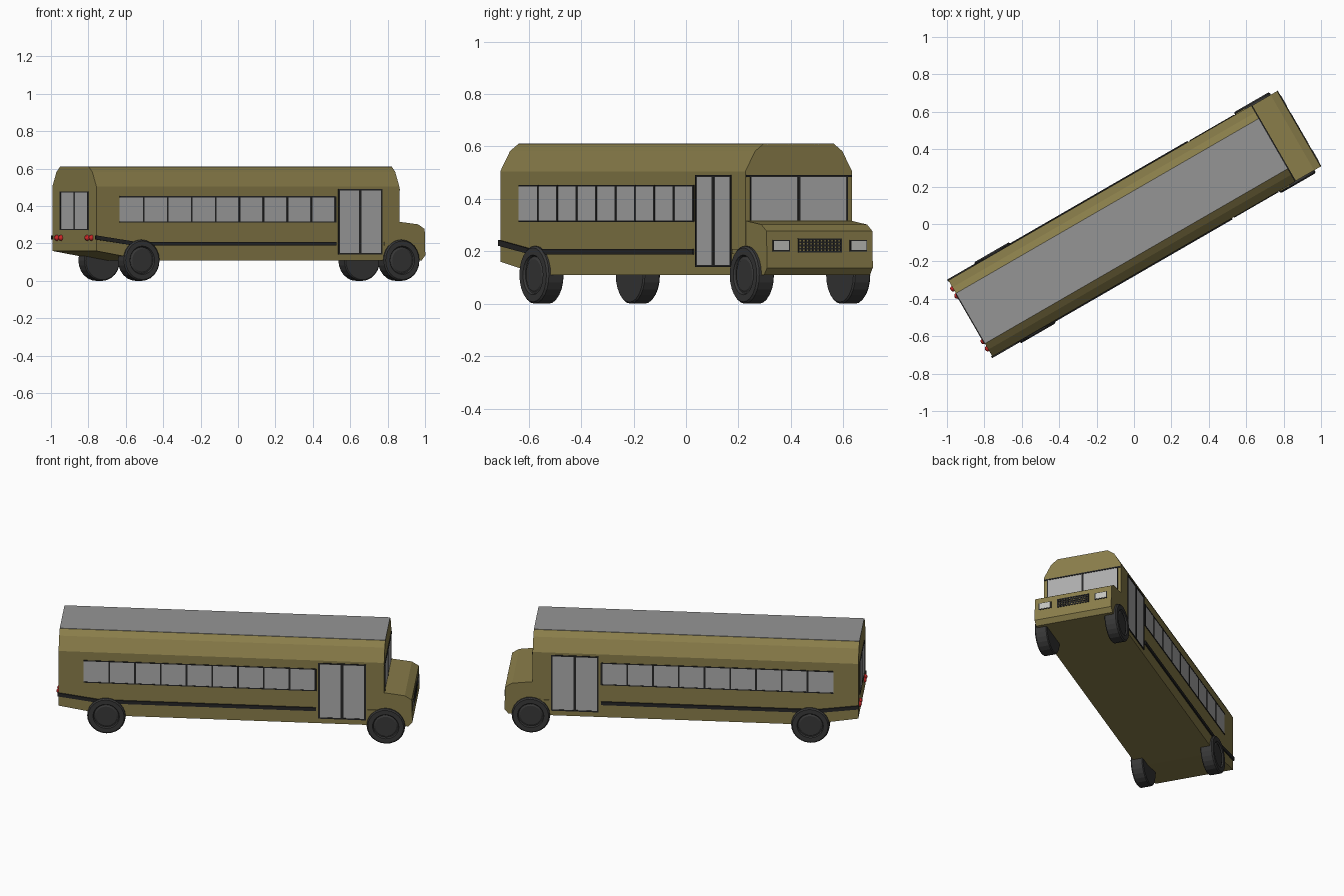
import bpy, bmesh
from math import radians, sin, cos, pi
from mathutils import Matrix

if "Cube" in bpy.data.objects:
    bpy.data.objects.remove(bpy.data.objects["Cube"])

# The bus is built along +x, then every part is turned 30 degrees
TURN = Matrix.Rotation(radians(30), 4, 'Z')


def material(name, r, g, b):
    m = bpy.data.materials.new(name)
    m.diffuse_color = (r, g, b, 1)
    m.use_nodes = True
    m.node_tree.nodes["Principled BSDF"].inputs["Base Color"].default_value = m.diffuse_color
    return m


OLIVE = material("olive_paint", 0.25, 0.205, 0.068)
DARK = material("dark_trim", 0.02, 0.02, 0.02)
RUBBER = material("rubber", 0.04, 0.04, 0.04)
GREY = material("roof_grey", 0.3, 0.3, 0.3)
GLASS = material("glass", 0.42, 0.42, 0.42)
LAMP = material("lamp", 0.55, 0.55, 0.52)
RED = material("tail_red", 0.6, 0.02, 0.02)


def finish(name, bm, mat):
    bmesh.ops.recalc_face_normals(bm, faces=bm.faces)
    bm.transform(TURN)
    me = bpy.data.meshes.new(name)
    bm.to_mesh(me)
    bm.free()
    me.materials.append(mat)
    ob = bpy.data.objects.new(name, me)
    bpy.context.collection.objects.link(ob)
    return ob


def loft(name, rings, mat):
    """Skin a row of equal-length closed rings and cap both ends."""
    bm = bmesh.new()
    vs = [[bm.verts.new(p) for p in ring] for ring in rings]
    n = len(vs[0])
    for a, b in zip(vs, vs[1:]):
        for i in range(n):
            j = (i + 1) % n
            bm.faces.new((a[i], a[j], b[j], b[i]))
    bm.faces.new(vs[0])
    bm.faces.new(vs[-1])
    return finish(name, bm, mat)


def boxes(name, specs, mat):
    """One object from boxes given as (x0, x1, y0, y1, z0, z1)."""
    bm = bmesh.new()
    for x0, x1, y0, y1, z0, z1 in specs:
        m = (Matrix.Translation(((x0 + x1) / 2, (y0 + y1) / 2, (z0 + z1) / 2))
             @ Matrix.Diagonal((abs(x1 - x0), abs(y1 - y0), abs(z1 - z0), 1)))
        bmesh.ops.create_cube(bm, size=1, matrix=m)
    return finish(name, bm, mat)


def extrude_side(name, outline, y0, y1, mat):
    return loft(name, [[(x, y, z) for x, z in outline] for y in (y0, y1)], mat)


# Main body with chamfered roof edges and a raised tail
half = [(0.235, 0.505), (0.192, 0.582), (0.155, 0.61)]
section = half + [(-y, z) for y, z in reversed(half)]
loft("body", [[(x, 0.235, low)] + [(x, y, z) for y, z in section] + [(x, -0.235, low)]
              for x, low in ((-1.01, 0.16), (-0.71, 0.11), (0.86, 0.11))], OLIVE)
boxes("roof_panel", [(-1.01, 0.86, -0.155, 0.155, 0.606, 0.612)], GREY)

# Hood
extrude_side("hood", [(0.85, 0.11), (0.85, 0.316), (0.86, 0.316), (0.978, 0.302),
                      (1.018, 0.277), (1.022, 0.137), (1.0, 0.11)], -0.233, 0.233, OLIVE)

# Windshield, facing forward
boxes("windshield_glass", [(0.855, 0.8615, -0.21, 0.21, 0.318, 0.488)], GLASS)
boxes("windshield_frame", [(0.855, 0.865, -0.232, 0.232, 0.484, 0.491),
                           (0.855, 0.864, -0.006, 0.006, 0.318, 0.488)]
      + [(0.855, 0.864, s * 0.21, s * 0.215, 0.318, 0.488) for s in (-1, 1)], DARK)

# Grille lattice and headlights
boxes("grille", [(1.01, 1.023, -0.096, 0.096, z - 0.003, z + 0.003)
                 for z in (0.198, 0.21, 0.222, 0.234, 0.246)]
      + [(1.01, 1.0235, y - 0.003, y + 0.003, 0.195, 0.249)
         for y in [-0.093 + 0.0155 * i for i in range(13)]], DARK)
boxes("headlight_rims", [(1.01, 1.0225, s * 0.132, s * 0.208, 0.2, 0.243) for s in (-1, 1)], DARK)
boxes("headlights", [(1.01, 1.0245, s * 0.137, s * 0.203, 0.204, 0.239) for s in (-1, 1)], LAMP)

# Rear window
boxes("rear_window_glass", [(-1.012, -1.0, -0.146, 0.146, 0.275, 0.475)], GLASS)
boxes("rear_window_frame", [(-1.014, -1.0, y - 0.005, y + 0.005, 0.273, 0.477)
                            for y in (-0.146, 0, 0.146)]
      + [(-1.014, -1.0, -0.15, 0.15, z - 0.003, z + 0.003) for z in (0.275, 0.475)], DARK)

# Tail lights
bm = bmesh.new()
for y in (-0.185, -0.14, 0.14, 0.185):
    bmesh.ops.create_uvsphere(bm, u_segments=12, v_segments=8, radius=0.016,
                              matrix=Matrix.Translation((-1.01, y, 0.23)))
finish("tail_lights", bm, RED)

# Wheels: (distance from centre line, radius) rings, hub recessed
WHEEL = [(0.175, 0.104), (0.18, 0.11), (0.243, 0.11), (0.25, 0.103),
         (0.25, 0.076), (0.242, 0.071), (0.242, 0.067), (0.246, 0.06)]
SEG = 24

for s, side in ((-1, "right"), (1, "left")):
    for x, end in ((0.87, "front"), (-0.735, "rear")):
        loft(f"{end}_{side}_wheel",
             [[(x + r * cos(2 * pi * i / SEG), s * y, 0.11 + r * sin(2 * pi * i / SEG))
               for i in range(SEG)] for y, r in WHEEL], RUBBER)

    # Row of nine side windows
    x0, x1 = -0.867, 0.465
    step = (x1 - x0) / 9
    boxes(f"{side}_window_glass", [(x0, x1, s * 0.23, s * 0.2365, 0.315, 0.45)], GLASS)
    boxes(f"{side}_window_frame",
          [(x0 + step * i - 0.005, x0 + step * i + 0.005, s * 0.23, s * 0.239, 0.313, 0.452)
           for i in range(1, 10)]
          + [(x0, x1, s * 0.23, s * 0.238, z - 0.003, z + 0.003) for z in (0.315, 0.45)], DARK)

    # Folding door
    boxes(f"{side}_door_glass", [(0.484, 0.752, s * 0.23, s * 0.2365, 0.143, 0.488)], GLASS)
    boxes(f"{side}_door_frame",
          [(x - w, x + w, s * 0.23, s * 0.239, 0.14, 0.491)
           for x, w in ((0.486, 0.005), (0.618, 0.008), (0.75, 0.005))]
          + [(0.482, 0.754, s * 0.23, s * 0.239, z - 0.004, z + 0.004)
             for z in (0.144, 0.487)], DARK)

    # Rub rail rising at the tail, and a short painted piece by the hood
    extrude_side(f"{side}_rub_rail",
                 [(-1.015, 0.221), (-0.77, 0.188), (0.468, 0.188), (0.468, 0.209),
                  (-0.77, 0.209), (-1.015, 0.243)], s * 0.23, s * 0.242, DARK)
    boxes(f"{side}_short_rail", [(0.765, 0.82, s * 0.23, s * 0.24, 0.19, 0.208)], OLIVE)
